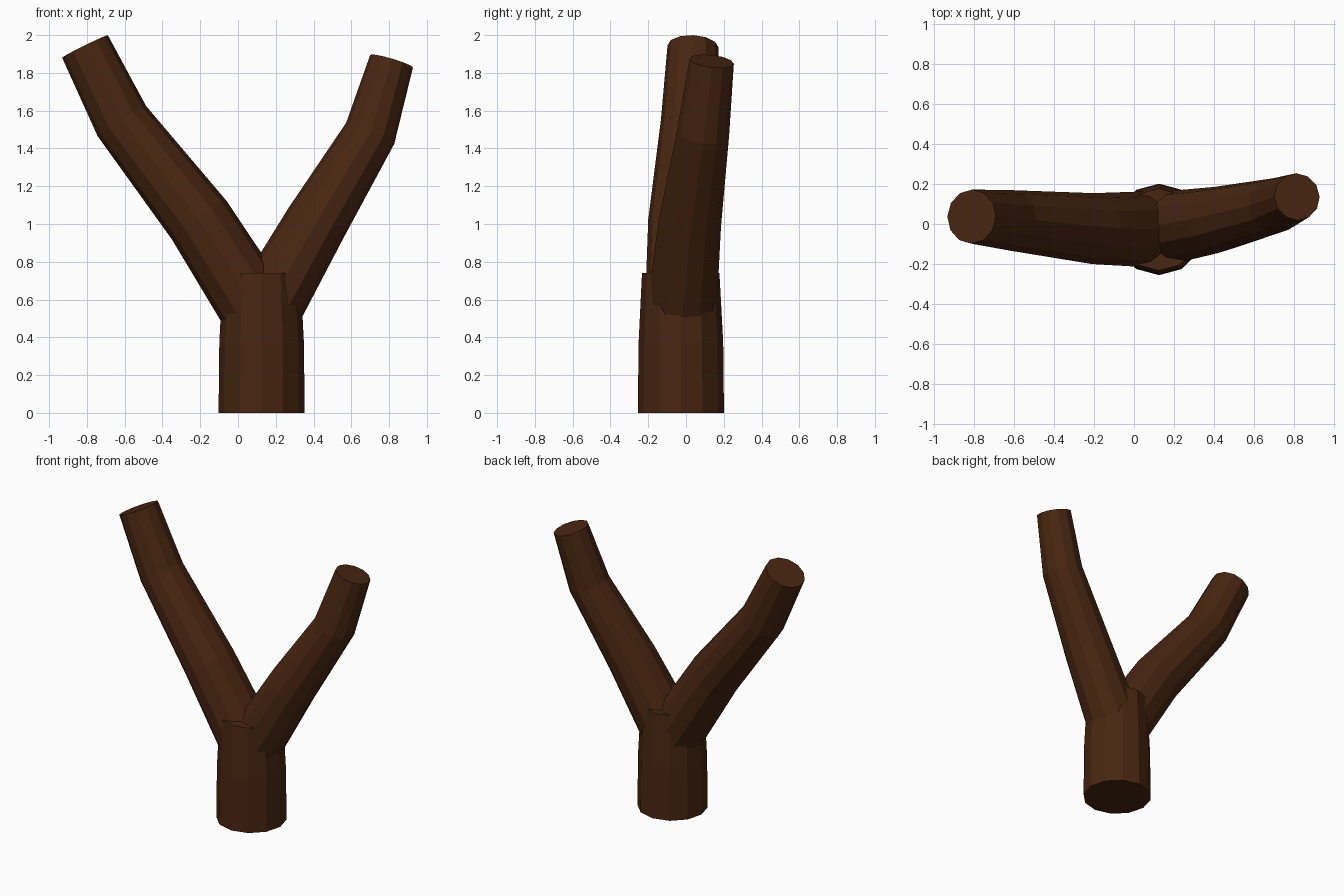
import bpy, bmesh, math
from mathutils import Vector

if "Cube" in bpy.data.objects:
    bpy.data.objects.remove(bpy.data.objects["Cube"])

SIDES = 12
bark = bpy.data.materials.new("dark brown bark")
bark.diffuse_color = (0.065, 0.019, 0.0055, 1)
bark.use_nodes = True
bark.node_tree.nodes["Principled BSDF"].inputs["Base Color"].default_value = bark.diffuse_color


def limb(name, path):
    """Capped, tapering, flat-faced tube through (x, y, z, radius) points."""
    pts = [Vector(p[:3]) for p in path]
    bm = bmesh.new()
    rings = []
    for i, p in enumerate(pts):
        # ring plane follows the average of the neighbouring segments
        t = Vector()
        if i > 0:
            t += (p - pts[i - 1]).normalized()
        if i < len(pts) - 1:
            t += (pts[i + 1] - p).normalized()
        t.normalize()
        u = Vector((0, 1, 0)).cross(t).normalized()
        v = t.cross(u)
        ring = []
        for k in range(SIDES):
            a = 2 * math.pi * k / SIDES
            ring.append(bm.verts.new(p + path[i][3] * (math.cos(a) * u + math.sin(a) * v)))
        rings.append(ring)
    for low, high in zip(rings, rings[1:]):
        for k in range(SIDES):
            n = (k + 1) % SIDES
            bm.faces.new((low[k], low[n], high[n], high[k]))
    bm.faces.new(rings[0][::-1])
    bm.faces.new(rings[-1])
    bmesh.ops.recalc_face_normals(bm, faces=bm.faces)
    mesh = bpy.data.meshes.new(name)
    bm.to_mesh(mesh)
    bm.free()
    mesh.materials.append(bark)
    obj = bpy.data.objects.new(name, mesh)
    bpy.context.collection.objects.link(obj)


# upright trunk
limb("trunk", [(0.125, -0.027, 0, 0.228), (0.125, -0.027, 0.37, 0.224),
               (0.125, -0.028, 0.74, 0.205)])
# taller left branch
limb("left_branch", [(0.125, -0.027, 0.5, 0.192), (-0.205, -0.023, 1.02, 0.177),
                     (-0.615, 0.018, 1.545, 0.151), (-0.81, 0.037, 1.94, 0.135)])
# shorter right branch
limb("right_branch", [(0.125, -0.027, 0.5, 0.187), (0.41, 0.02, 1.0, 0.166),
                      (0.70, 0.09, 1.48, 0.139), (0.813, 0.136, 1.862, 0.118)])
